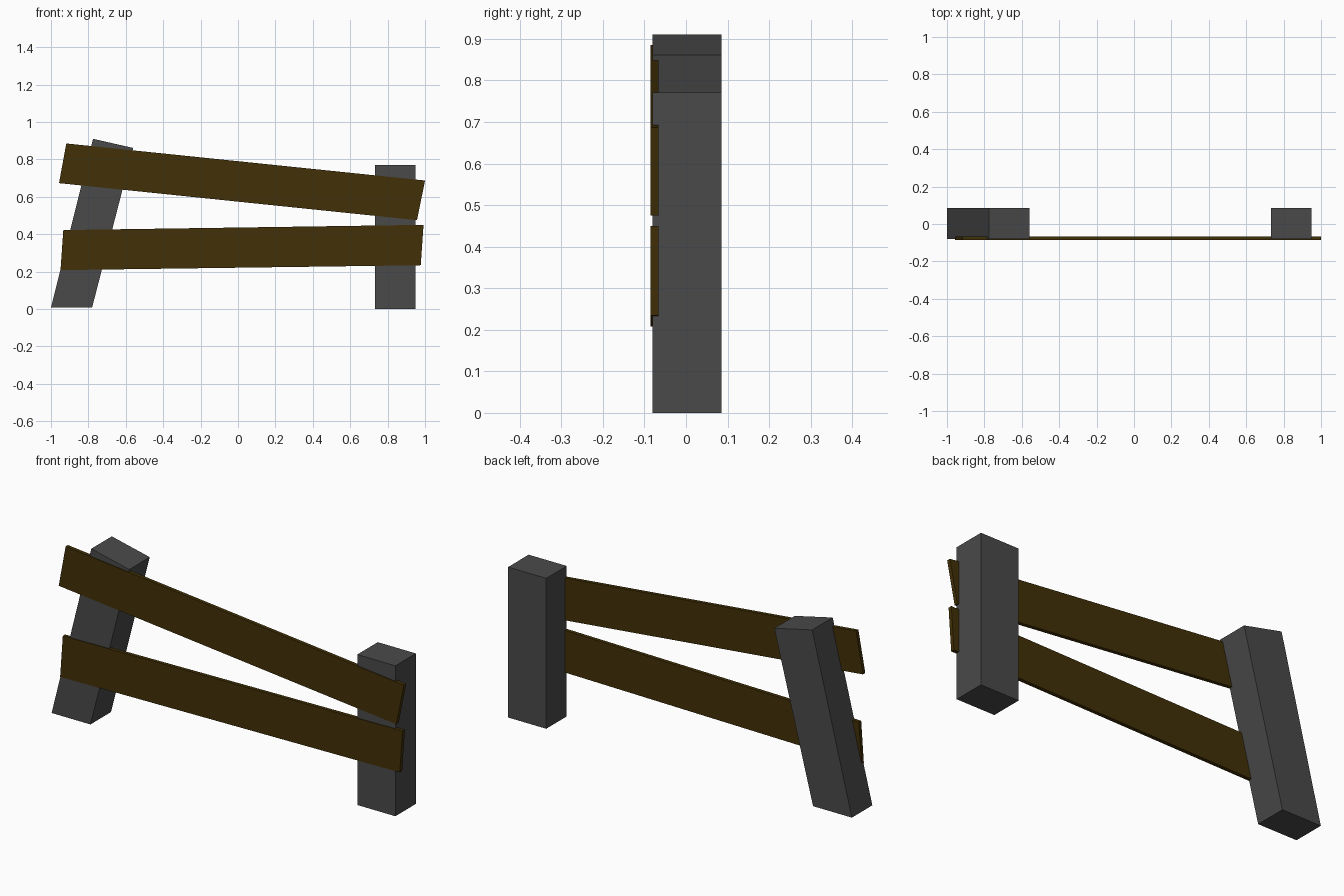
import bpy

if "Cube" in bpy.data.objects:
    bpy.data.objects.remove(bpy.data.objects["Cube"])

def material(name, color):
    m = bpy.data.materials.new(name)
    m.diffuse_color = color
    m.use_nodes = True
    m.node_tree.nodes["Principled BSDF"].inputs["Base Color"].default_value = m.diffuse_color
    return m

def extruded_profile(name, profile, y0, y1, mat):
    """Extrude an (x, z) outline, counter-clockwise seen from the front, along y."""
    n = len(profile)
    verts = [(x, y, z) for y in (y0, y1) for x, z in profile]
    faces = [tuple(range(n)), tuple(range(2 * n - 1, n - 1, -1))]
    faces += [(i, i + n, (i + 1) % n + n, (i + 1) % n) for i in range(n)]
    mesh = bpy.data.meshes.new(name)
    mesh.from_pydata(verts, [], faces)
    mesh.update()
    mesh.materials.append(mat)
    obj = bpy.data.objects.new(name, mesh)
    bpy.context.collection.objects.link(obj)
    return obj

wood = material("dark_wood", (0.054, 0.030, 0.002, 1))
stone = material("dark_grey", (0.068, 0.068, 0.068, 1))

# Posts: one leaning, one upright
POST_Y = (-0.081, 0.085)
extruded_profile("leaning_post",
                 [(-1.0, 0.008), (-0.78, 0.008), (-0.56, 0.861), (-0.775, 0.91)], *POST_Y, stone)
extruded_profile("upright_post",
                 [(0.733, 0), (0.949, 0), (0.949, 0.771), (0.733, 0.771)], *POST_Y, stone)

# Rails slightly sunk into the front of the posts
RAIL_Y = (-0.085, -0.066)
extruded_profile("upper_rail",
                 [(-0.957, 0.673), (0.957, 0.475), (1.0, 0.687), (-0.918, 0.885)], *RAIL_Y, wood)
extruded_profile("lower_rail",
                 [(-0.949, 0.208), (0.977, 0.234), (0.992, 0.45), (-0.934, 0.422)], *RAIL_Y, wood)
